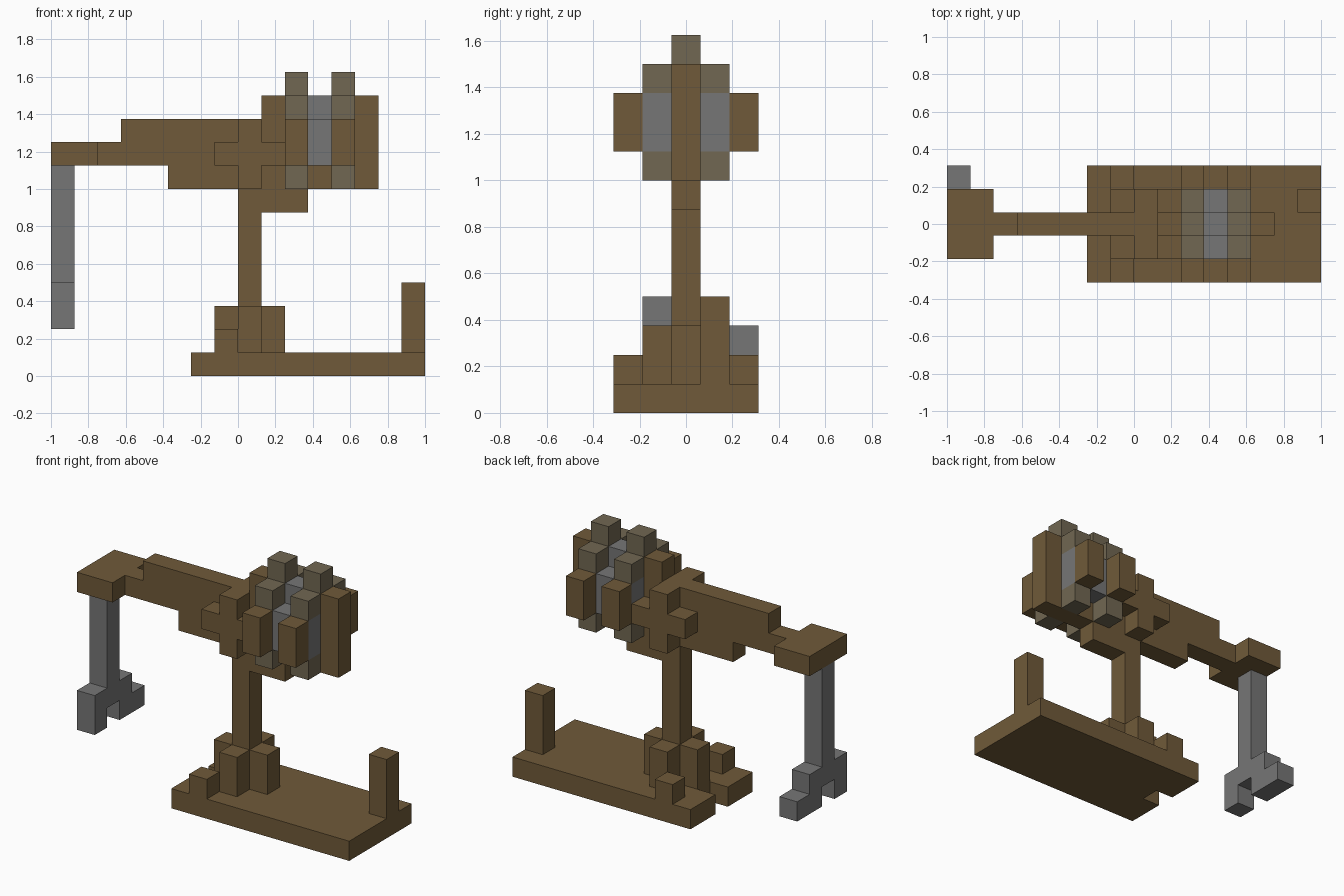
import bpy, bmesh
from math import radians
from mathutils import Vector

cube = bpy.data.objects.get("Cube")
if cube:
    bpy.data.objects.remove(cube, do_unlink=True)

CELL = 0.125                       # edge of one block
ORIGIN = Vector((-8, -2.5, 0))     # corner of the block grid
AXES = [Vector(v) for v in ((1, 0, 0), (0, 1, 0), (0, 0, 1))]


def material(name, colour):
    m = bpy.data.materials.new(name)
    m.use_nodes = True
    m.diffuse_color = (*colour, 1)
    bsdf = m.node_tree.nodes["Principled BSDF"]
    bsdf.inputs["Base Color"].default_value = (*colour, 1)
    bsdf.inputs["Roughness"].default_value = 0.9
    return m


wood = material("brown wood", (0.162, 0.102, 0.041))
iron = material("grey iron", (0.181, 0.181, 0.181))
stone = material("weathered stone", (0.165, 0.136, 0.084))

parts = {}       # name -> (material, set of cells)
owner = set()    # every filled cell


def block(name, mat, xs, ys, zs):
    """Fill inclusive cell ranges; a single number means one layer."""
    spans = [range(r[0], r[1] + 1) if isinstance(r, tuple) else (r,) for r in (xs, ys, zs)]
    cells = {(x, y, z) for x in spans[0] for y in spans[1] for z in spans[2]} - owner
    parts.setdefault(name, (mat, set()))[1].update(cells)
    owner.update(cells)


MID = 2
SIDES = (1, 3)
OUTER = (0, 4)
WHEEL_ENDS = (10, 12)

# Base plate with a notch in its end
block("base_plate", wood, (7, 15), (0, 4), 0)
for rows in ((0, 1), (3, 4)):
    block("base_plate", wood, 6, rows, 0)
block("end_post", wood, 15, 3, (1, 3))

# Column with braces and small feet
block("column", wood, 8, MID, (1, 7))
for x in (7, 9):
    block("column_braces", wood, x, MID, (1, 2))
for y in SIDES:
    block("column_braces", wood, 8, y, (1, 2))
for y in OUTER:
    block("column_feet", wood, 7, y, 1)

# Wheel: iron core, stone rims and wooden caps
block("wheel_core", iron, (10, 12), (1, 3), (9, 10))
block("wheel_core", iron, 11, MID, 11)
for x in WHEEL_ENDS:
    block("wheel_rims", stone, x, MID, (11, 12))
    for y in SIDES:
        for z in (8, 11):
            block("wheel_rims", stone, x, y, z)
    for y in OUTER:
        block("wheel_caps", wood, x, y, (9, 10))

# Stepped beam that carries the wheel
block("beam", wood, 2, MID, 9)
block("beam", wood, (3, 4), MID, (9, 10))
block("beam", wood, (5, 8), MID, (8, 10))
for x in (9, 13):
    block("beam", wood, x, MID, (8, 11))
block("beam", wood, (10, 12), MID, 8)
block("beam_bracket", wood, (9, 10), MID, 7)

# Cross-shaped pivots on both sides of the beam
for y in SIDES:
    block("pivot_crosses", wood, 8, y, (8, 10))
    block("pivot_crosses", wood, (7, 9), y, 9)

# Beam tip and the hanging hook
block("beam_tip", wood, (0, 1), (1, 3), 9)
block("hook", iron, 0, MID, (3, 8))
for y in SIDES:
    block("hook", iron, 0, y, (2, 3))
block("hook", iron, 0, 4, 2)


def build(name, mat, cells):
    """Make the outer skin of a part, leaving out faces against other blocks."""
    bm = bmesh.new()
    for cell in sorted(cells):
        for a in range(3):
            for step in (0, 1):
                near = list(cell)
                near[a] += 2 * step - 1
                if tuple(near) in owner:
                    continue
                u, v = AXES[(a + 1) % 3], AXES[(a + 2) % 3]
                p = Vector(cell) + ORIGIN + AXES[a] * step
                ring = [p, p + u, p + u + v, p + v]
                if not step:
                    ring.reverse()
                bm.faces.new([bm.verts.new(c * CELL) for c in ring])
    bmesh.ops.remove_doubles(bm, verts=bm.verts, dist=CELL / 100)
    bmesh.ops.dissolve_limit(bm, angle_limit=radians(1), verts=bm.verts, edges=bm.edges)
    mesh = bpy.data.meshes.new(name)
    bm.to_mesh(mesh)
    bm.free()
    mesh.materials.append(mat)
    bpy.context.scene.collection.objects.link(bpy.data.objects.new(name, mesh))


for name, (mat, cells) in parts.items():
    build(name, mat, cells)
